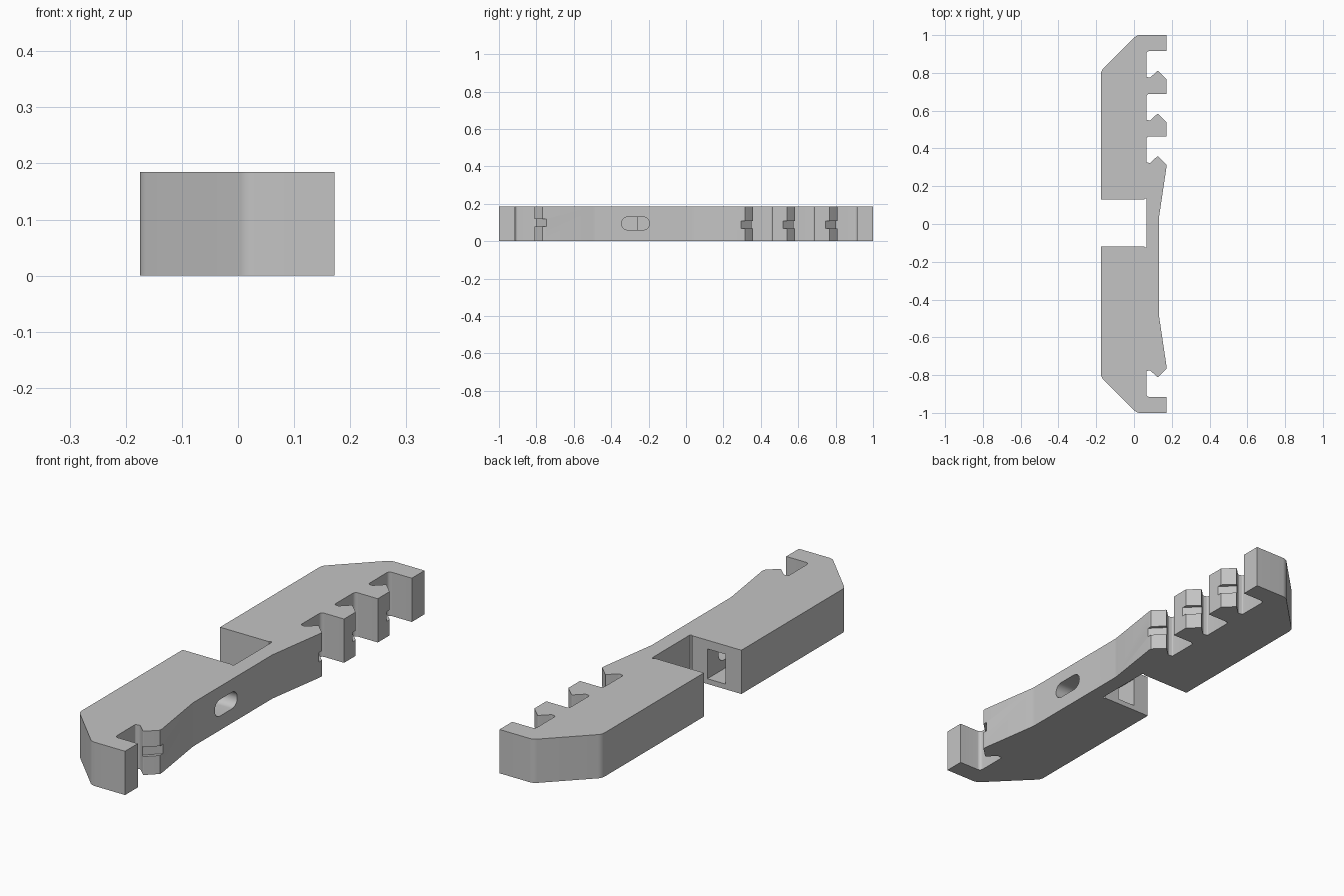
import bpy, bmesh, math
from mathutils import Vector

if "Cube" in bpy.data.objects:
    bpy.data.objects.remove(bpy.data.objects["Cube"], do_unlink=True)

HEIGHT = 0.185
grey = bpy.data.materials.new("plain grey")
grey.use_nodes = True
grey.diffuse_color = (0.55, 0.55, 0.55, 1)
grey.node_tree.nodes["Principled BSDF"].inputs["Base Color"].default_value = grey.diffuse_color


def rounded(corners, steps=6):
    """Replace each (x, y, radius) corner by a small arc."""
    out = []
    for i, (x, y, r) in enumerate(corners):
        p = Vector((x, y))
        if r == 0:
            out.append(p)
            continue
        a = (Vector(corners[i - 1][:2]) - p).normalized()
        b = (Vector(corners[(i + 1) % len(corners)][:2]) - p).normalized()
        half = a.angle(b) / 2
        cut = r / math.tan(half)
        centre = p + (a + b).normalized() * (r / math.sin(half))
        start, end = p + a * cut - centre, p + b * cut - centre
        for k in range(steps + 1):
            out.append(centre + start.lerp(end, k / steps).normalized() * r)
    return out


def prism(name, points, offset):
    """Extrude a closed loop of 3D points along an offset."""
    bm = bmesh.new()
    lower = [bm.verts.new(p) for p in points]
    upper = [bm.verts.new(Vector(p) + Vector(offset)) for p in points]
    bm.faces.new(lower)
    bm.faces.new(upper)
    for i in range(len(points)):
        bm.faces.new((lower[i - 1], lower[i], upper[i], upper[i - 1]))
    bmesh.ops.recalc_face_normals(bm, faces=bm.faces[:])
    mesh = bpy.data.meshes.new(name)
    bm.to_mesh(mesh)
    bm.free()
    mesh.materials.append(grey)
    obj = bpy.data.objects.new(name, mesh)
    bpy.context.scene.collection.objects.link(obj)
    return obj


def box(name, low, high):
    (x0, y0, z0), (x1, y1, z1) = low, high
    return prism(name, [(x0, y0, z0), (x1, y0, z0), (x1, y1, z0), (x0, y1, z0)], (0, 0, z1 - z0))


def tooth(y):
    """Pointed tooth followed by its rounded gullet, read towards +y."""
    return [(0.172, y, 0), (0.125, y + 0.045, 0.004), (0.085, y + 0.007, 0.01),
            (0.065, y + 0.012, 0.006), (0.065, y + 0.148, 0.015), (0.172, y + 0.148, 0)]


# Outline: back hook, flat side with the cross notch, front hook, then the teeth
TEETH = (0.315, 0.54, 0.767)
outline = [(0.172, 1, 0), (0.015, 1, 0.04), (-0.175, 0.81, 0.04), (-0.175, 0.13, 0),
           (0.055, 0.13, 0), (0.06, 0.136, 0), (0.066, 0.13, 0),
           (0.066, -0.12, 0), (0.06, -0.126, 0), (0.055, -0.12, 0),
           (-0.175, -0.12, 0), (-0.175, -0.81, 0.04), (0.015, -1, 0.04), (0.172, -1, 0)]
outline += [(x, -y, r) for x, y, r in reversed(tooth(TEETH[2]))]
outline += [(0.172, -0.752, 0), (0.133, -0.49, 0.1), (0.133, 0.04, 0.1), (0.172, 0.302, 0)]
for y in TEETH:
    outline += tooth(y)
body = prism("notched_bar", [(p.x, p.y, 0) for p in rounded(outline)], (0, 0, HEIGHT))

# Cutters: tooth grooves, side slot, pocket in the notch wall
cutters = []
for y, side, z in [(t, 1, 0.087) for t in TEETH] + [(TEETH[2], -1, 0.098)]:
    groove = box("groove_cutter", (-0.06, -0.014, -0.02), (0.06, 0.05, 0.02))
    groove.location = (0.1485, side * (y + 0.0225), z)
    groove.rotation_euler.z = -math.pi / 4 if side > 0 else -3 * math.pi / 4
    cutters.append(groove)

slot = [(-0.345, 0.06, 0.034), (-0.195, 0.06, 0.034), (-0.195, 0.13, 0.034), (-0.345, 0.13, 0.034)]
cutters.append(prism("slot_cutter", [(-0.05, p.x, p.y) for p in rounded(slot)], (0.3, 0, 0)))
cutters.append(box("pocket_cutter", (-0.1, -0.26, 0.022), (-0.016, -0.1, 0.148)))

bpy.context.view_layer.objects.active = body
body.select_set(True)
for cutter in cutters:
    cutter.hide_render = True
    cut = body.modifiers.new("cut", 'BOOLEAN')
    cut.operation = 'DIFFERENCE'
    cut.solver = 'EXACT'
    cut.object = cutter
    bpy.ops.object.modifier_apply(modifier=cut.name)
    bpy.data.objects.remove(cutter, do_unlink=True)

# Smooth the rounded corners, keep the edges crisp
bpy.ops.object.shade_smooth_by_angle(angle=math.radians(30))
